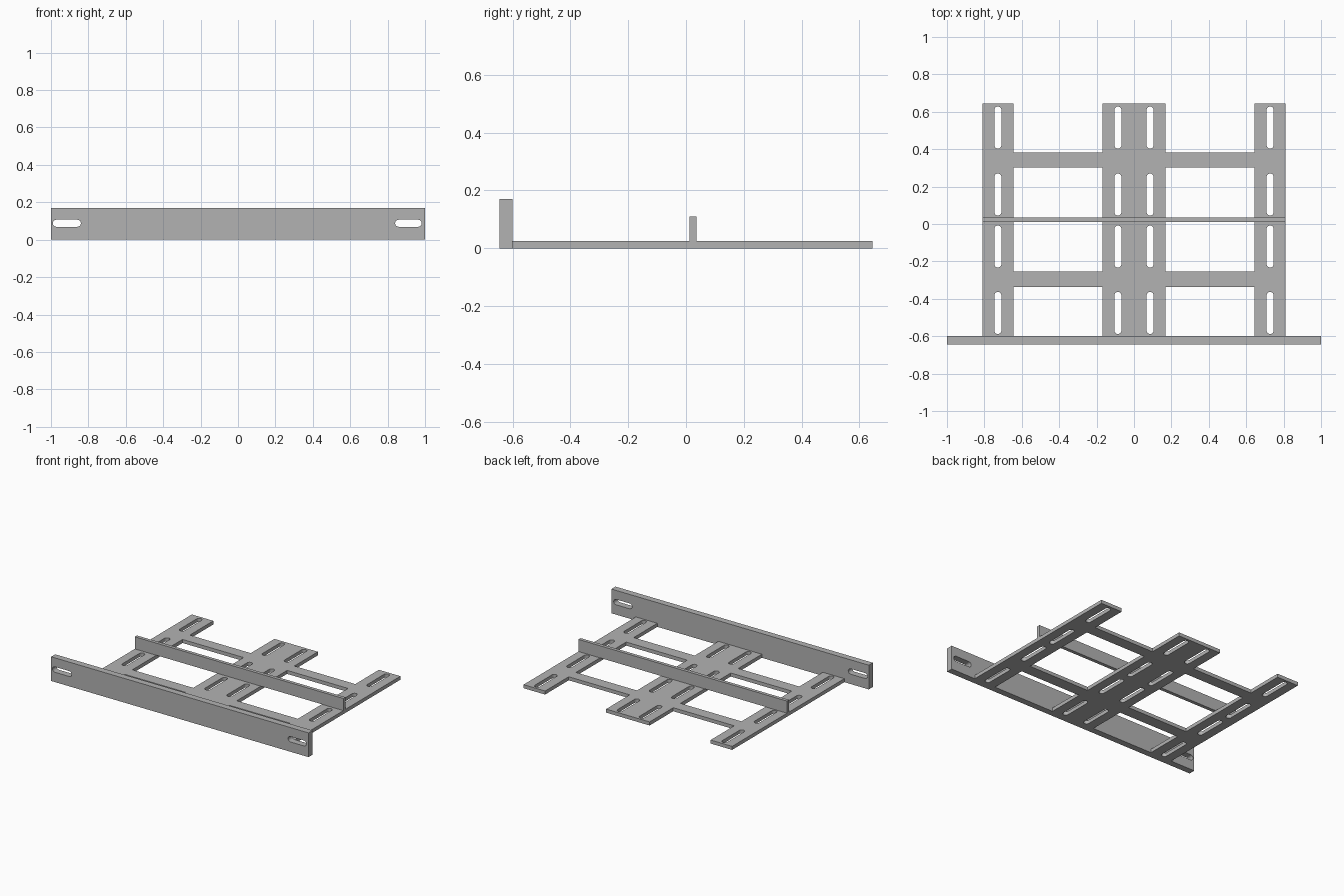
import bpy, bmesh, math

cube = bpy.data.objects.get("Cube")
if cube:
    bpy.data.objects.remove(cube, do_unlink=True)

steel = bpy.data.materials.new("plain grey steel")
steel.use_nodes = True
GREY = (0.45, 0.45, 0.45, 1)
steel.diffuse_color = GREY
steel.node_tree.nodes["Principled BSDF"].inputs["Base Color"].default_value = GREY


def prism(name, outline, lo, hi, axis="z"):
    """Extrude a flat outline from lo to hi along z, or along y for an x-z outline."""
    def place(a, b, d):
        return (a, b, d) if axis == "z" else (a, d, b)
    bm = bmesh.new()
    face = bm.faces.new([bm.verts.new(place(a, b, lo)) for a, b in outline])
    geom = bmesh.ops.extrude_face_region(bm, geom=[face])["geom"]
    verts = [v for v in geom if isinstance(v, bmesh.types.BMVert)]
    bmesh.ops.translate(bm, verts=verts, vec=place(0, 0, hi - lo))
    bmesh.ops.recalc_face_normals(bm, faces=bm.faces)
    mesh = bpy.data.meshes.new(name)
    bm.to_mesh(mesh)
    bm.free()
    mesh.materials.append(steel)
    obj = bpy.data.objects.new(name, mesh)
    bpy.context.collection.objects.link(obj)
    return obj


def rect(x0, x1, y0, y1):
    return [(x0, y0), (x1, y0), (x1, y1), (x0, y1)]


def stadium(a0, a1, centre, radius, steps=10):
    """Round-ended slot running along the first coordinate."""
    pts = []
    for end, start in ((a1 - radius, -math.pi / 2), (a0 + radius, math.pi / 2)):
        for i in range(steps + 1):
            t = start + math.pi * i / steps
            pts.append((end + radius * math.cos(t), centre + radius * math.sin(t)))
    return pts


def cut(target, cutters):
    """Subtract every cutter, apply the result and remove the helpers."""
    for c in cutters:
        c.hide_render = True
        mod = target.modifiers.new("cut", "BOOLEAN")
        mod.operation = "DIFFERENCE"
        mod.solver = "EXACT"
        mod.object = c
    graph = bpy.context.evaluated_depsgraph_get()
    target.data = bpy.data.meshes.new_from_object(target.evaluated_get(graph))
    target.modifiers.clear()
    for c in cutters:
        bpy.data.objects.remove(c, do_unlink=True)


# Flat deck: three straps joined by two cross bars, left by cutting the gaps
T = 0.025
FRONT, BACK = -0.6, 0.645
deck = prism("slotted_deck", rect(-0.81, 0.81, FRONT, BACK), 0, T)
holes = []
for side in (-1, 1):
    for y0, y1 in ((-0.8, -0.338), (-0.255, 0.303), (0.383, 0.8)):
        x0, x1 = sorted((side * 0.169, side * 0.643))
        holes.append(prism("gap_cutter", rect(x0, x1, y0, y1), -0.1, 0.1))
    # Four mounting slots along each strap column
    for x in (0.086, 0.728):
        for y0 in (-0.588, -0.233, 0.045, 0.403):
            slot = [(b, a) for a, b in stadium(y0, y0 + 0.225, side * x, 0.019)]
            holes.append(prism("slot_cutter", slot, -0.1, 0.1))
cut(deck, holes)

# Upright front plate with a slot near each end
plate = prism("front_plate", rect(-1, 1, 0, 0.17), -0.645, FRONT, "y")
cut(plate, [prism("slot_cutter", stadium(a, b, 0.088, 0.019), -0.8, -0.4, "y")
            for a, b in ((-0.99, -0.84), (0.84, 0.982))])

# Upright stiffening rib across the middle
prism("middle_rib", rect(-0.81, 0.81, T, 0.11), 0.012, 0.036, "y")
